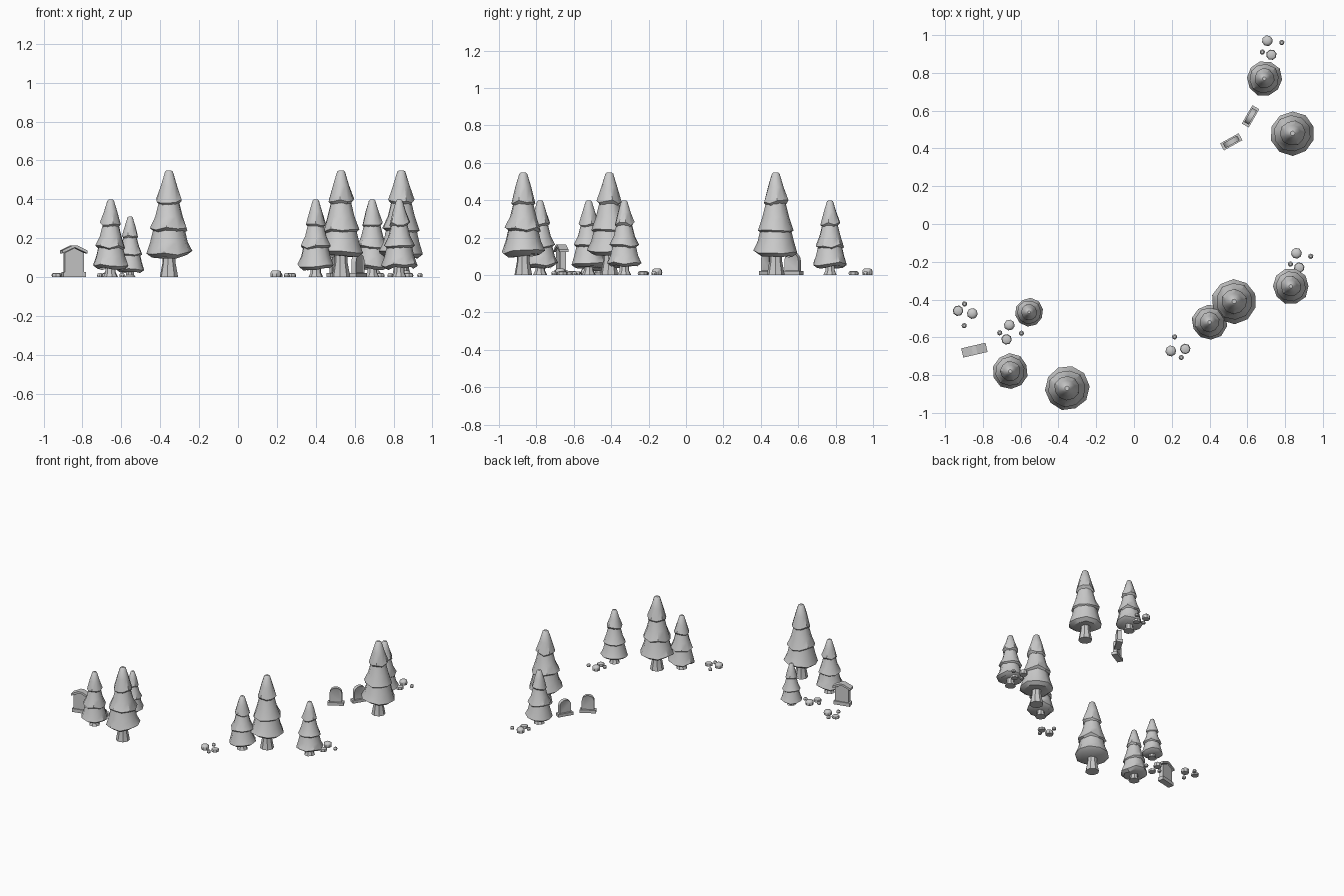
import bpy, bmesh, math, random
from mathutils import Matrix, Vector

random.seed(4)
cube = bpy.data.objects.get("Cube")
if cube:
    bpy.data.objects.remove(cube)

grey = bpy.data.materials.new("stone grey")
grey.use_nodes = True
grey.diffuse_color = (0.6, 0.6, 0.6, 1)
grey.node_tree.nodes["Principled BSDF"].inputs["Base Color"].default_value = (0.6, 0.6, 0.6, 1)


def finish(bm, name, loc, angle=0.0, smooth=None):
    """Turn a bmesh into a placed object."""
    bmesh.ops.recalc_face_normals(bm, faces=bm.faces)
    mesh = bpy.data.meshes.new(name)
    bm.to_mesh(mesh)
    bm.free()
    mesh.materials.append(grey)
    ob = bpy.data.objects.new(name, mesh)
    bpy.context.collection.objects.link(ob)
    ob.location = loc
    ob.rotation_euler.z = math.radians(angle)
    if smooth:
        bpy.ops.object.select_all(action='DESELECT')
        ob.select_set(True)
        bpy.context.view_layer.objects.active = ob
        bpy.ops.object.shade_smooth_by_angle(angle=math.radians(smooth))
    return ob


def lathe(bm, profile, sides, wobble=None, turn=0.0):
    """Capped stack of rings; wobble lists (ring, height offsets) for a wavy rim."""
    rings = []
    for i, (r, z) in enumerate(profile):
        ring = []
        for k in range(sides):
            a = turn + math.tau * k / sides
            dz = wobble[k] if wobble and i in (0, 1) else 0
            rr = r + dz * 0.3
            ring.append(bm.verts.new((rr * math.cos(a), rr * math.sin(a), z + dz)))
        rings.append(ring)
    for lo, hi in zip(rings, rings[1:]):
        for k in range(sides):
            n = (k + 1) % sides
            bm.faces.new((lo[k], lo[n], hi[n], hi[k]))
    bm.faces.new(rings[0][::-1])
    bm.faces.new(rings[-1])


def box(bm, size, z):
    """Box resting at height z."""
    m = Matrix.Translation((0, 0, z + size[2] / 2)) @ Matrix.Diagonal((*size, 1))
    bmesh.ops.create_cube(bm, size=1, matrix=m)


def prism(bm, outline, depth):
    """Extrude an x-z outline along y; returns front and back faces."""
    h = depth / 2
    front = [bm.verts.new((x, -h, z)) for x, z in outline]
    back = [bm.verts.new((x, h, z)) for x, z in outline]
    faces = [bm.faces.new(front), bm.faces.new(back[::-1])]
    for k in range(len(outline)):
        n = (k + 1) % len(outline)
        bm.faces.new((front[n], front[k], back[k], back[n]))
    return faces


# Pine trees: trunk and three flared tiers with wavy rims
TIERS = [
    [(0.09, 0.105), (0.118, 0.125), (0.097, 0.18), (0.078, 0.26)],
    [(0.072, 0.225), (0.098, 0.245), (0.072, 0.31), (0.048, 0.405)],
    [(0.046, 0.37), (0.067, 0.392), (0.043, 0.47), (0.021, 0.542), (0.012, 0.549)],
]


def pine(name, x, y, scale, sink):
    bm = bmesh.new()
    lathe(bm, [(0.048, sink / scale), (0.033, 0.08), (0.033, 0.14)], 8)
    for tier in TIERS:
        wave = [random.uniform(-0.012, 0.012) for _ in range(10)]
        lathe(bm, tier, 10, wave, random.uniform(0, 1))
    bmesh.ops.scale(bm, vec=(scale,) * 3, verts=bm.verts)
    finish(bm, name, (x, y, -sink), random.uniform(0, 360), 38)


BIG, MEDIUM, SMALL = (1.0, 0.0), (0.8, 0.04), (0.64, 0.04)
for i, (x, y, kind) in enumerate([
        (0.84, 0.48, BIG), (0.53, -0.41, BIG), (-0.355, -0.87, BIG),
        (0.69, 0.77, MEDIUM), (0.83, -0.33, MEDIUM), (0.40, -0.52, MEDIUM),
        (-0.655, -0.78, MEDIUM), (-0.555, -0.467, SMALL)]):
    pine(f"pine_tree_{i + 1}", x, y, *kind)


# Pebble clusters: one tall, one low and two little stones
def pebbles(name, x, y, angle):
    bm = bmesh.new()
    for px, py, r, h in [(0, 0, 0.029, 0.035), (0.077, 0, 0.028, 0.022),
                         (0.03, 0.071, 0.014, 0.02), (0.05, -0.042, 0.014, 0.02)]:
        old = set(bm.verts)
        lathe(bm, [(r * 0.92, 0), (r, h * 0.45), (r * 0.88, h * 0.8), (r * 0.55, h)], 8)
        bmesh.ops.translate(bm, vec=(px, py, 0), verts=[v for v in bm.verts if v not in old])
    finish(bm, name, (x, y, 0), angle, 40)


for i, spot in enumerate([(0.195, -0.672, 8), (-0.856, -0.474, 169), (-0.66, -0.535, -101),
                          (0.86, -0.155, -79), (0.706, 0.97, -74)]):
    pebbles(f"pebble_cluster_{i + 1}", *spot)

# Gabled gravestone: plinth, slab and pitched cap
bm = bmesh.new()
box(bm, (0.12, 0.045, 0.026), 0)
prism(bm, [(-0.05, 0.02), (0.05, 0.02), (0.05, 0.125), (0, 0.15), (-0.05, 0.125)], 0.032)
prism(bm, [(-0.066, 0.122), (0, 0.152), (0.066, 0.122), (0.066, 0.137),
           (0.012, 0.163), (-0.012, 0.163), (-0.066, 0.137)], 0.05)
finish(bm, "gabled_gravestone", (-0.845, -0.668, 0), 13)


# Arched gravestones: plinth and round-topped slab with sunken panels
def arched_stone(name, x, y, angle, height):
    bm = bmesh.new()
    box(bm, (0.112, 0.042, 0.022), 0)
    w = 0.043
    arch = [(w * math.cos(math.pi * k / 8), height - w + w * math.sin(math.pi * k / 8))
            for k in range(9)]
    sides = prism(bm, [(-w, 0.018), (w, 0.018)] + arch, 0.028)
    bmesh.ops.recalc_face_normals(bm, faces=bm.faces)
    bmesh.ops.inset_individual(bm, faces=sides, thickness=0.008, depth=-0.004)
    finish(bm, name, (x, y, 0), angle, 30)


arched_stone("arched_gravestone_1", 0.515, 0.435, 29, 0.13)
arched_stone("arched_gravestone_2", 0.617, 0.57, 60, 0.12)
